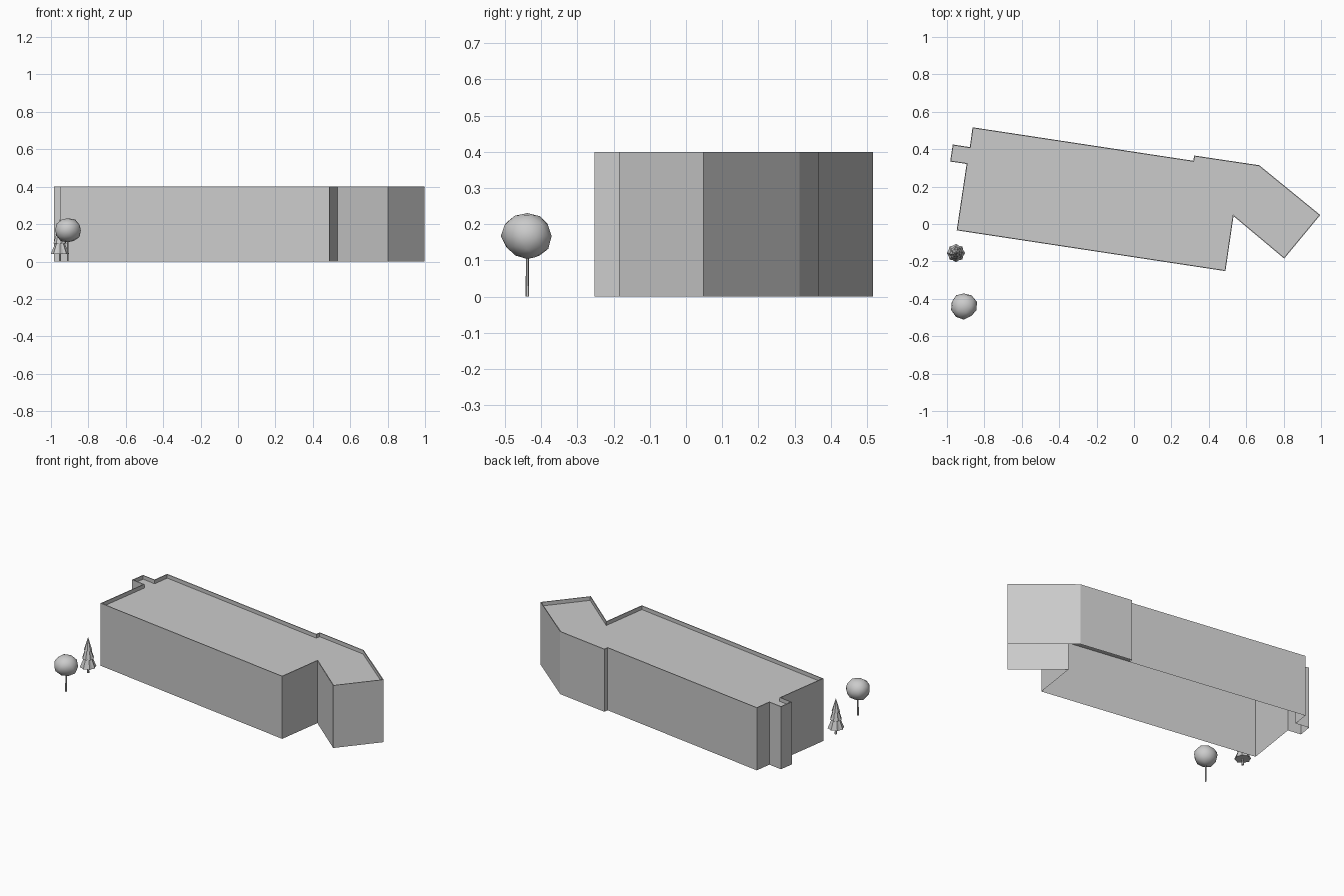
import bpy, bmesh, math, random
from mathutils import Vector

if "Cube" in bpy.data.objects:
    bpy.data.objects.remove(bpy.data.objects["Cube"])

random.seed(4)


def finish(bm, name, smooth=False):
    bmesh.ops.recalc_face_normals(bm, faces=bm.faces)
    mesh = bpy.data.meshes.new(name)
    for f in bm.faces:
        f.smooth = smooth
    bm.to_mesh(mesh)
    bm.free()
    obj = bpy.data.objects.new(name, mesh)
    bpy.context.collection.objects.link(obj)
    return obj


# Building: extruded footprint, open underneath, roof sunk behind a thin parapet
HEIGHT, PARAPET, RIM = 0.40, 0.024, 0.005
footprint = [(-0.948, -0.034), (0.489, -0.252), (0.532, 0.042), (0.803, -0.185),
             (0.996, 0.048), (0.67, 0.314), (0.322, 0.366), (0.317, 0.338),
             (-0.863, 0.517), (-0.878, 0.411), (-0.969, 0.425), (-0.983, 0.334),
             (-0.895, 0.321)]
bm = bmesh.new()
base = bm.faces.new([bm.verts.new((x, y, 0)) for x, y in footprint])
ext = bmesh.ops.extrude_face_region(bm, geom=[base], use_keep_orig=True)["geom"]
bmesh.ops.translate(bm, vec=(0, 0, HEIGHT),
                    verts=[g for g in ext if isinstance(g, bmesh.types.BMVert)])
bmesh.ops.recalc_face_normals(bm, faces=bm.faces)
roof = next(f for f in bm.faces if all(v.co.z > 0.3 for v in f.verts))
bmesh.ops.inset_region(bm, faces=[roof], thickness=RIM, use_even_offset=True)
ring = bmesh.ops.extrude_face_region(bm, geom=[roof])["geom"]
bmesh.ops.translate(bm, vec=(0, 0, -PARAPET),
                    verts=[g for g in ring if isinstance(g, bmesh.types.BMVert)])
# drop the inset cap left above the sunken roof, and the ground face
doomed = [f for f in bm.faces if all(v.co.z < 0.01 for v in f.verts)]
if roof.is_valid and all(v.co.z > HEIGHT - 0.001 for v in roof.verts):
    doomed.append(roof)
bmesh.ops.delete(bm, geom=doomed, context='FACES_ONLY')
finish(bm, "building")


def trunk(name, x, y, top, radius):
    bm = bmesh.new()
    bmesh.ops.create_cone(bm, cap_ends=True, segments=6, radius1=radius,
                          radius2=radius * 0.8, depth=top)
    bmesh.ops.translate(bm, vec=(x, y, top / 2), verts=bm.verts)
    finish(bm, name)


# Round tree: slightly lumpy crown on a thin trunk
TX, TY = -0.91, -0.438
trunk("round_tree_trunk", TX, TY, 0.12, 0.005)
bm = bmesh.new()
bmesh.ops.create_icosphere(bm, subdivisions=2, radius=0.071)
for v in bm.verts:
    v.co *= random.uniform(0.93, 1.05)
    v.co.z *= 0.93
bmesh.ops.translate(bm, vec=(TX, TY, 0.167), verts=bm.verts)
crown = finish(bm, "round_tree_crown", smooth=True)

# Conifer: three stacked pleated skirts
CX, CY, PLEATS = -0.952, -0.155, 8
trunk("conifer_trunk", CX, CY, 0.06, 0.007)
for i, (z0, r0, z1, r1) in enumerate([(0.04, 0.049, 0.115, 0.018),
                                      (0.095, 0.036, 0.17, 0.012),
                                      (0.145, 0.025, 0.225, 0.001)]):
    bm = bmesh.new()
    rings = []
    for z, r in ((z0, r0), (z1, r1)):
        ring = []
        for k in range(PLEATS * 2):
            a = math.pi * (k + 0.0) / PLEATS + i * 0.2
            q = r * (1.0 if k % 2 == 0 else 0.86)
            ring.append(bm.verts.new((CX + q * math.cos(a), CY + q * math.sin(a), z)))
        rings.append(ring)
    n = PLEATS * 2
    for k in range(n):
        j = (k + 1) % n
        bm.faces.new((rings[0][k], rings[0][j], rings[1][j], rings[1][k]))
    bm.faces.new(rings[0][::-1])
    bm.faces.new(rings[1])
    finish(bm, f"conifer_tier_{i + 1}")
